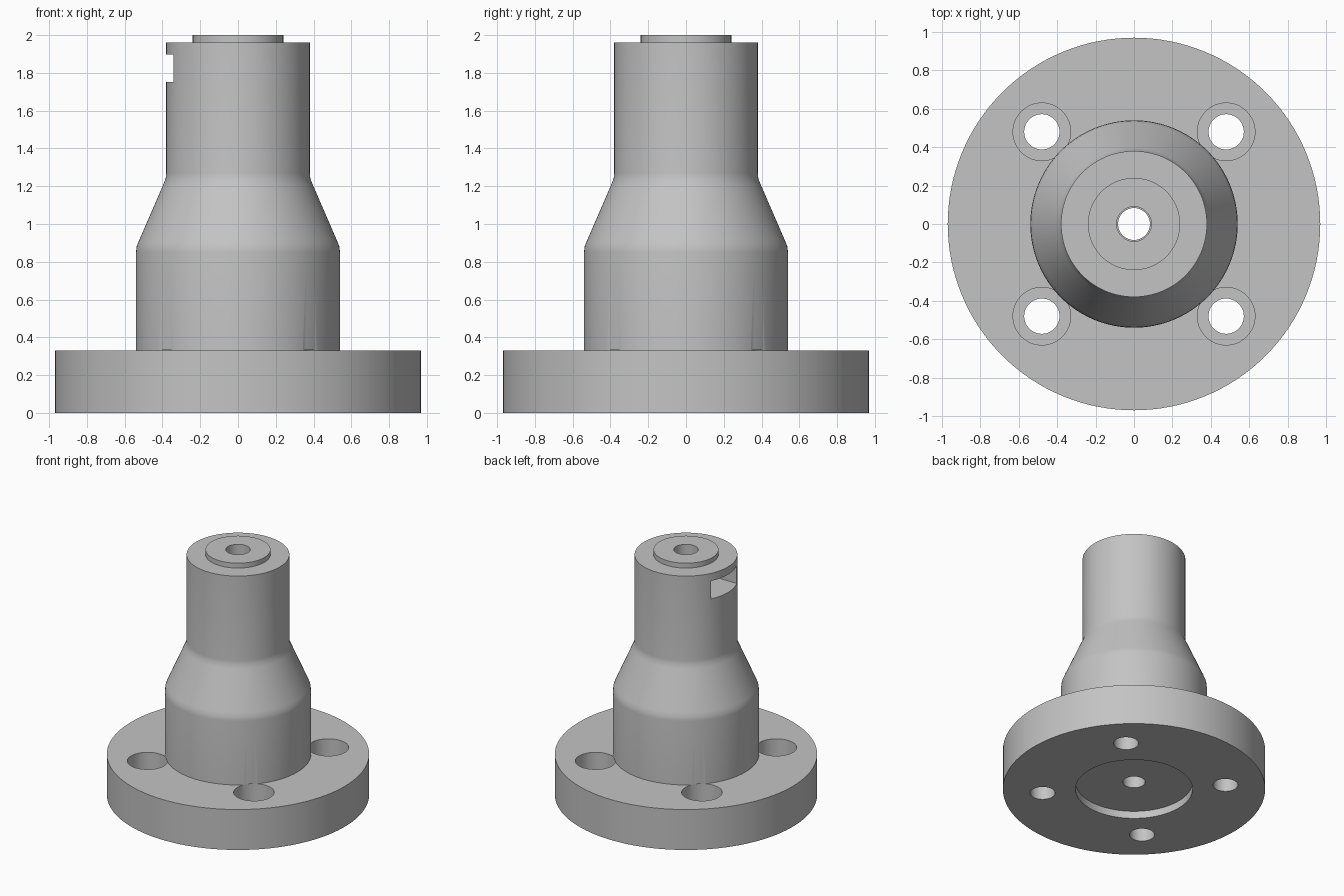
import bpy, bmesh, math

cube = bpy.data.objects.get("Cube")
if cube:
    bpy.data.objects.remove(cube, do_unlink=True)

steel = bpy.data.materials.new("grey_steel")
steel.use_nodes = True
GREY = (0.55, 0.55, 0.55, 1)
steel.diffuse_color = GREY
steel.node_tree.nodes["Principled BSDF"].inputs["Base Color"].default_value = GREY


def lathe(name, profile, steps=128):
    """Revolve a closed (radius, z) profile about the z axis."""
    bm = bmesh.new()
    verts = [bm.verts.new((r, 0, z)) for r, z in profile]
    edges = [bm.edges.new((a, b)) for a, b in zip(verts, verts[1:] + verts[:1])]
    bmesh.ops.spin(bm, geom=verts + edges, axis=(0, 0, 1), cent=(0, 0, 0),
                   angle=math.tau, steps=steps, use_duplicate=False)
    bmesh.ops.remove_doubles(bm, verts=bm.verts, dist=1e-5)
    bmesh.ops.recalc_face_normals(bm, faces=bm.faces)
    mesh = bpy.data.meshes.new(name)
    bm.to_mesh(mesh)
    bm.free()
    obj = bpy.data.objects.new(name, mesh)
    bpy.context.collection.objects.link(obj)
    mesh.materials.append(steel)
    return obj


def cut(body, cutter):
    """Subtract a cutter from the body and discard it."""
    cutter.hide_render = True
    cutter.data.materials.clear()
    cutter.data.materials.append(steel)
    mod = body.modifiers.new("cut", "BOOLEAN")
    mod.operation = "DIFFERENCE"
    mod.solver = "EXACT"
    mod.object = cutter
    bpy.ops.object.select_all(action="DESELECT")
    body.select_set(True)
    bpy.context.view_layer.objects.active = body
    bpy.ops.object.modifier_apply(modifier=mod.name)
    bpy.data.objects.remove(cutter, do_unlink=True)


def drill(x, y, radius, bottom, top):
    bpy.ops.mesh.primitive_cylinder_add(vertices=48, radius=radius, depth=top - bottom,
                                        location=(x, y, (top + bottom) / 2))
    return bpy.context.object


# Flange, hub, tapered neck and spigot, with stepped bore and underside recess
FLANGE, HUB, NECK, BOSS = 0.97, 0.54, 0.38, 0.24
RECESS, BORE, TOP_BORE = 0.433, 0.083, 0.09
body = lathe("flanged_shaft", [
    (RECESS, 0), (FLANGE, 0), (FLANGE, 0.33), (HUB, 0.33),
    (HUB, 0.85), (HUB - 0.003, 0.88), (HUB - 0.015, 0.91),
    (NECK + 0.015, 1.21), (NECK + 0.003, 1.24), (NECK, 1.27),
    (NECK, 1.96), (BOSS, 1.96), (BOSS, 2), (TOP_BORE, 2),
    (TOP_BORE, 1.75), (BORE, 1.75), (BORE, 0.06), (RECESS, 0.06)])

# Four counterbored bolt holes
for sx in (-1, 1):
    for sy in (-1, 1):
        x, y = 0.48 * sx, 0.48 * sy
        cut(body, drill(x, y, 0.092, -0.1, 0.25))
        cut(body, drill(x, y, 0.15, 0.13, 0.333))

# Rectangular side slot reaching into the bore
bpy.ops.mesh.primitive_cube_add(size=1, location=(-0.25, 0, 1.824))
slot = bpy.context.object
slot.scale = (0.5, 0.33, 0.146)
bpy.context.view_layer.update()
cut(body, slot)

# Smooth round walls, sharp rims
body.select_set(True)
bpy.context.view_layer.objects.active = body
bpy.ops.object.shade_smooth_by_angle(angle=math.radians(30))
